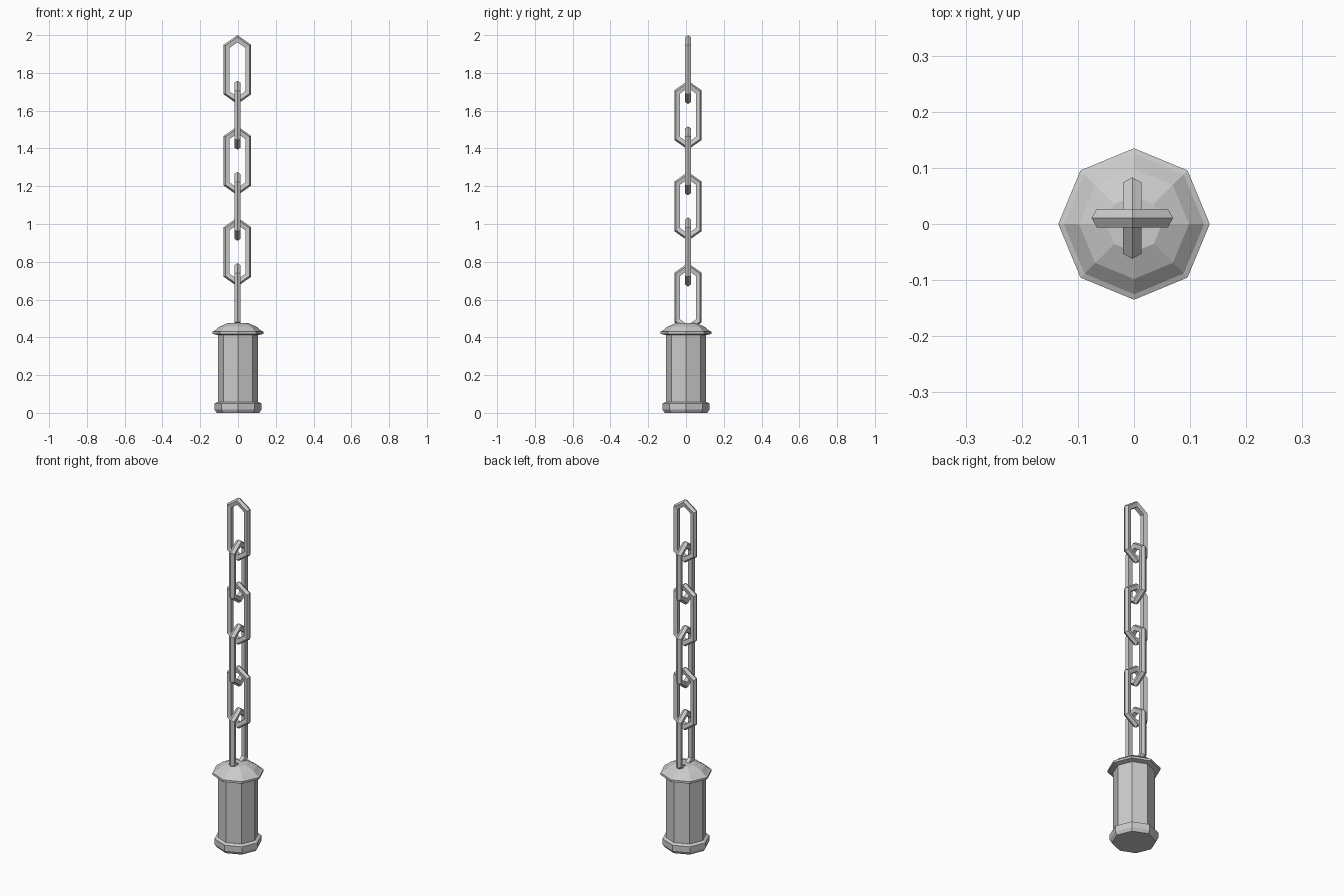
import bpy, bmesh, math

if "Cube" in bpy.data.objects:
    bpy.data.objects.remove(bpy.data.objects["Cube"])

metal = bpy.data.materials.new("grey metal")
metal.diffuse_color = (0.6, 0.6, 0.6, 1)
metal.use_nodes = True
metal.node_tree.nodes["Principled BSDF"].inputs["Base Color"].default_value = metal.diffuse_color


def finish(name, bm):
    bmesh.ops.recalc_face_normals(bm, faces=bm.faces)
    mesh = bpy.data.meshes.new(name)
    bm.to_mesh(mesh)
    bm.free()
    mesh.materials.append(metal)
    obj = bpy.data.objects.new(name, mesh)
    bpy.context.collection.objects.link(obj)
    return obj


def lathe(name, profile, sides=8):
    """Faceted solid from (radius, z) rings, capped at both ends."""
    bm = bmesh.new()
    rings = [[bm.verts.new((r * math.cos(math.tau * i / sides),
                            r * math.sin(math.tau * i / sides), z))
              for i in range(sides)] for r, z in profile]
    for a, b in zip(rings, rings[1:]):
        for i in range(sides):
            j = (i + 1) % sides
            bm.faces.new((a[i], a[j], b[j], b[i]))
    bm.faces.new(rings[0])
    bm.faces.new(rings[-1])
    return finish(name, bm)


def chain_link(name, z, turned):
    """Long hexagonal link with a ridged five-sided section."""
    half_w, half_h, corner = 0.0725, 0.1825, 0.1315
    slope = math.atan2(half_h - corner, half_w)
    # section: (depth inward from the outer ridge, sideways offset)
    section = [(0, 0), (0.009, 0.0165), (0.031, 0.012),
               (0.031, -0.012), (0.009, -0.0165)]
    bm = bmesh.new()
    loops = []
    for d, side in section:
        w = half_w - d
        c = corner - d * (1 - math.sin(slope)) / math.cos(slope)
        t = half_h - d / math.cos(slope)
        path = [(0, t), (w, c), (w, -c), (0, -t), (-w, -c), (-w, c)]
        loops.append([bm.verts.new((side, u, v) if turned else (u, side, v))
                      for u, v in path])
    for k, a in enumerate(loops):
        b = loops[(k + 1) % len(loops)]
        for i in range(6):
            j = (i + 1) % 6
            bm.faces.new((a[i], a[j], b[j], b[i]))
    link = finish(name, bm)
    link.location = (-0.003, 0.0105, z)


# Weight: base ring, octagonal body and domed lid
lathe("base_ring", [(0.113, 0), (0.124, 0.018), (0.124, 0.05), (0.107, 0.058)])
lathe("weight_body", [(0.107, 0.04), (0.107, 0.43)])
lathe("domed_lid", [(0.107, 0.412), (0.135, 0.418), (0.135, 0.430),
                    (0.125, 0.434), (0.098, 0.457), (0.05, 0.477)])

# Chain: six links, every second one turned a quarter
for n in range(6):
    chain_link(f"chain_link_{n + 1}", 1.8175 - 0.2414 * n, n % 2 == 1)
